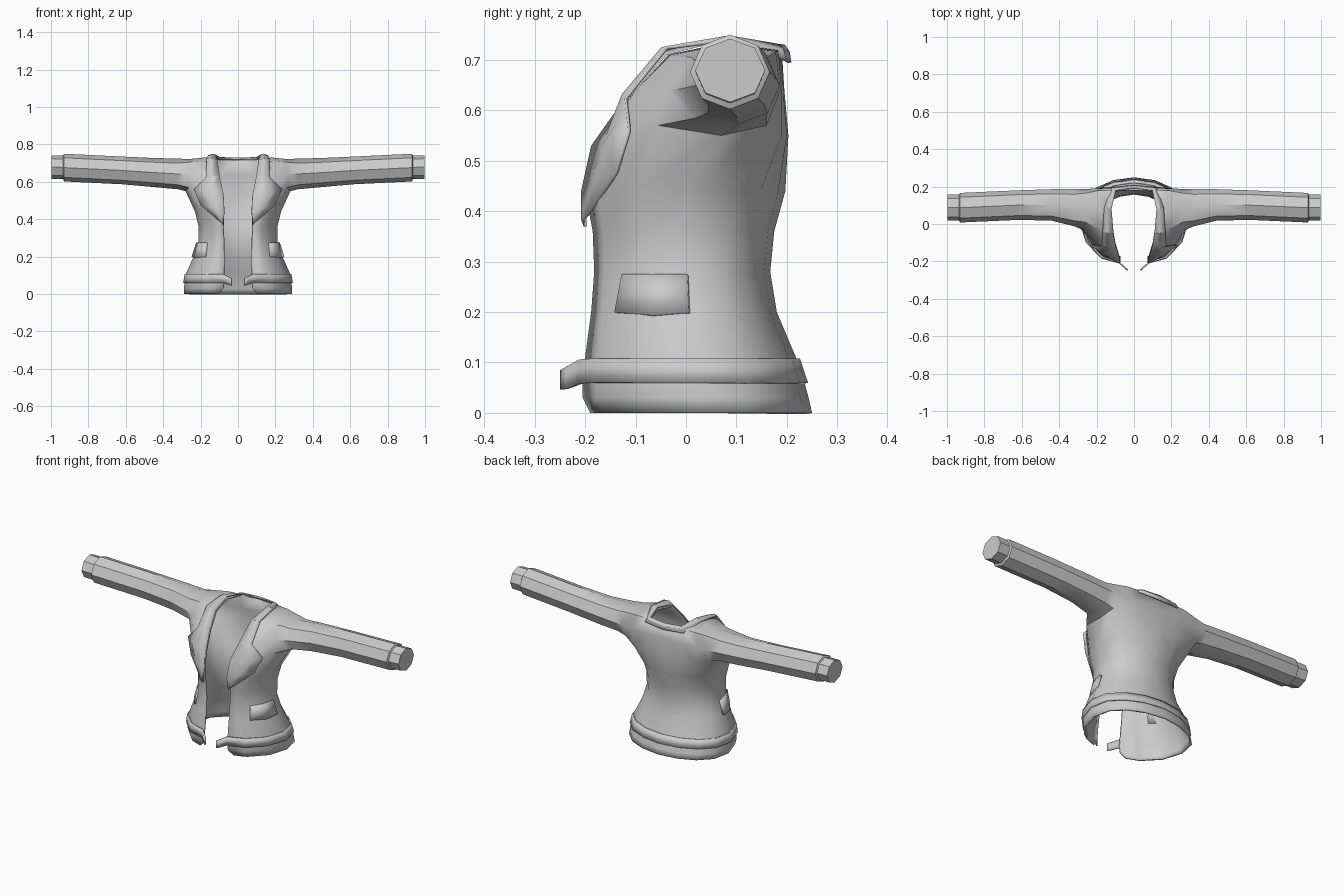
import bpy, math
from mathutils import Vector

if "Cube" in bpy.data.objects:
    bpy.data.objects.remove(bpy.data.objects["Cube"])

# Body sections: height, front-edge x, front y, half width, back y
ROWS = [(0, .105, -.19, .288, .25), (.03, .08, -.205, .289, .243),
        (.06, .075, -.205, .286, .235), (.11, .075, -.2, .278, .218),
        (.2, .074, -.188, .238, .18), (.28, .076, -.182, .212, .167),
        (.36, .08, -.185, .21, .175), (.44, .076, -.2, .23, .197)]
# Section shape from front edge round the side to the back seam
SHAPE = [(None, -1), (.6, -.88), (.88, -.5), (1, 0), (.93, .45), (.7, .75), (.38, .93), (0, 1)]
COLS = len(SHAPE)


def section(z, grow=0.0):
    """Half section at height z, interpolated between the rows."""
    for a, b in zip(ROWS, ROWS[1:]):
        if z <= b[0]:
            break
    t = (z - a[0]) / (b[0] - a[0])
    f, yf, w, yb = [p + (q - p) * t for p, q in zip(a[1:], b[1:])]
    w, yf, yb = w + grow, yf - grow, yb + grow
    mid, half = (yf + yb) / 2, (yb - yf) / 2
    return [(f if sx is None else sx * w, mid + sy * half, z) for sx, sy in SHAPE]


def surface_x(z, y):
    pts = section(z)
    for p, q in zip(pts, pts[1:]):
        if p[1] <= y <= q[1]:
            return p[0] + (q[0] - p[0]) * (y - p[1]) / (q[1] - p[1])
    return 0


def make(name, verts, faces, thick, offset=-1, angle=40):
    me = bpy.data.meshes.new(name)
    me.from_pydata(verts, [], faces)
    ob = bpy.data.objects.new(name, me)
    bpy.context.collection.objects.link(ob)
    bpy.ops.object.select_all(action='DESELECT')
    ob.select_set(True)
    bpy.context.view_layer.objects.active = ob
    bpy.ops.object.shade_smooth_by_angle(angle=math.radians(angle))
    mir = ob.modifiers.new("mirror", 'MIRROR')
    mir.merge_threshold = .0005
    sol = ob.modifiers.new("thickness", 'SOLIDIFY')
    sol.thickness, sol.offset = thick, offset
    return ob


def strip(rows):
    """Grid of points, faces wound so the outside faces out."""
    n = len(rows[0])
    faces = [(r * n + c, r * n + c + 1, (r + 1) * n + c + 1, (r + 1) * n + c)
             for r in range(len(rows) - 1) for c in range(n - 1)]
    return [p for row in rows for p in row], faces


# Jacket body: lower sections, then chest, shoulder blade and shoulder rows
chest = [(.08, -.18, .53), (.17, -.165, .53), (.262, -.055, .57), (.28, .07, .55),
         (.268, .16, .57), (.2, .19, .55), (.11, .2, .55), (0, .203, .55)]
blade = [(.1, -.108, .63), (.18, -.1, .64), (.265, -.035, .64), (.26, .08, .64),
         (.268, .187, .64), (.2, .19, .64), (.1, .193, .64), (0, .195, .64)]
shoulder = [(.112, -.035, .71), (.18, -.03, .71), (.26, .01, .705), (.26, .09, .722),
            (.26, .165, .708), (.19, .178, .716), (.1, .183, .72), (0, .19, .718)]
grid = [section(r[0]) for r in ROWS] + [chest, blade, shoulder]
verts, faces = strip(grid)
A = len(ROWS) * COLS
B, T = A + COLS, A + 2 * COLS
hole = {B + 3}
faces = [f for f in faces if not hole & set(f)]      # armhole
M, N = len(verts), len(verts) + 1
verts += [(.18, .08, .73), (.122, .08, .735)]
faces += [(T, T + 1, M, N), (T + 1, T + 2, T + 3, M),
          (M, T + 3, T + 4, T + 5), (N, M, T + 5, T + 6)]

# Sleeve: eight-sided rings from the armhole to the stepped, closed cuff
loop = [A + 2, A + 3, A + 4, B + 4, T + 4, T + 3, T + 2, B + 2]
for x, y0, y1, z0, z1 in [(.32, -.012, .188, .56, .724), (.44, .018, .186, .571, .727),
                          (.62, .022, .18, .587, .735), (.93, .008, .166, .602, .75),
                          (.935, .018, .157, .614, .741), (.998, .018, .157, .616, .742)]:
    ring = []
    for i in range(8):
        a = math.radians(225 + 45 * i)
        ring.append(len(verts))
        verts.append((x, (y0 + y1) / 2 + math.cos(a) * (y1 - y0) / 2,
                      (z0 + z1) / 2 + math.sin(a) * (z1 - z0) / 2))
    faces += [(loop[i], loop[(i + 1) % 8], ring[(i + 1) % 8], ring[i]) for i in range(8)]
    loop = ring
faces.append(tuple(loop))
# drop the unused armhole centre
verts.pop(B + 3)
faces = [tuple(i - (i > B + 3) for i in f) for f in faces]
make("jacket_body", verts, faces, .01)

# Hem belt with a loose end curling forward at the opening
rows = []
for z in (.06, .108):
    pts = section(z, .007)
    d = z - .06
    pts = [(.036, -.25, .046 + d * .8), (.05, -.238, .048 + d * .9), (.078, -.212, z - .002)] + pts[1:]
    rows.append(pts)
make("hem_belt", *strip(rows), .008)

# Side pocket flaps
rows = []
for drop, z in ((1, .2), (0, .275)):
    rows.append([(surface_x(z, y) + .012, y, z - .006 * drop * (i == 1))
                 for i, y in enumerate((-.142 + .014 * (1 - drop), -.07, .005 - .003 * (1 - drop)))])
make("pocket_flap", *strip(rows), .014)

# Lapel and fold-down collar along the opening
inner = [(.08, -.203, .37), (.074, -.208, .44), (.078, -.188, .53), (.098, -.117, .63),
         (.11, -.042, .715), (.12, .08, .747), (.098, .182, .732), (0, .196, .73)]
outer = [(.1, -.198, .39), (.2, -.14, .475), (.235, -.115, .56), (.172, -.122, .625),
         (.168, -.04, .727), (.16, .085, .742), (.12, .198, .703), (0, .209, .695)]
middle = [tuple((Vector(p) + Vector(q)) / 2 + Vector((0, -.008 if p[1] < 0 else .003, .004)))
          for p, q in zip(inner, outer)]
middle[-1] = (0, middle[-1][1], middle[-1][2])
verts, faces = strip([inner, middle, outer])
make("lapel_collar", verts, [f[::-1] for f in faces], .007, angle=20)
